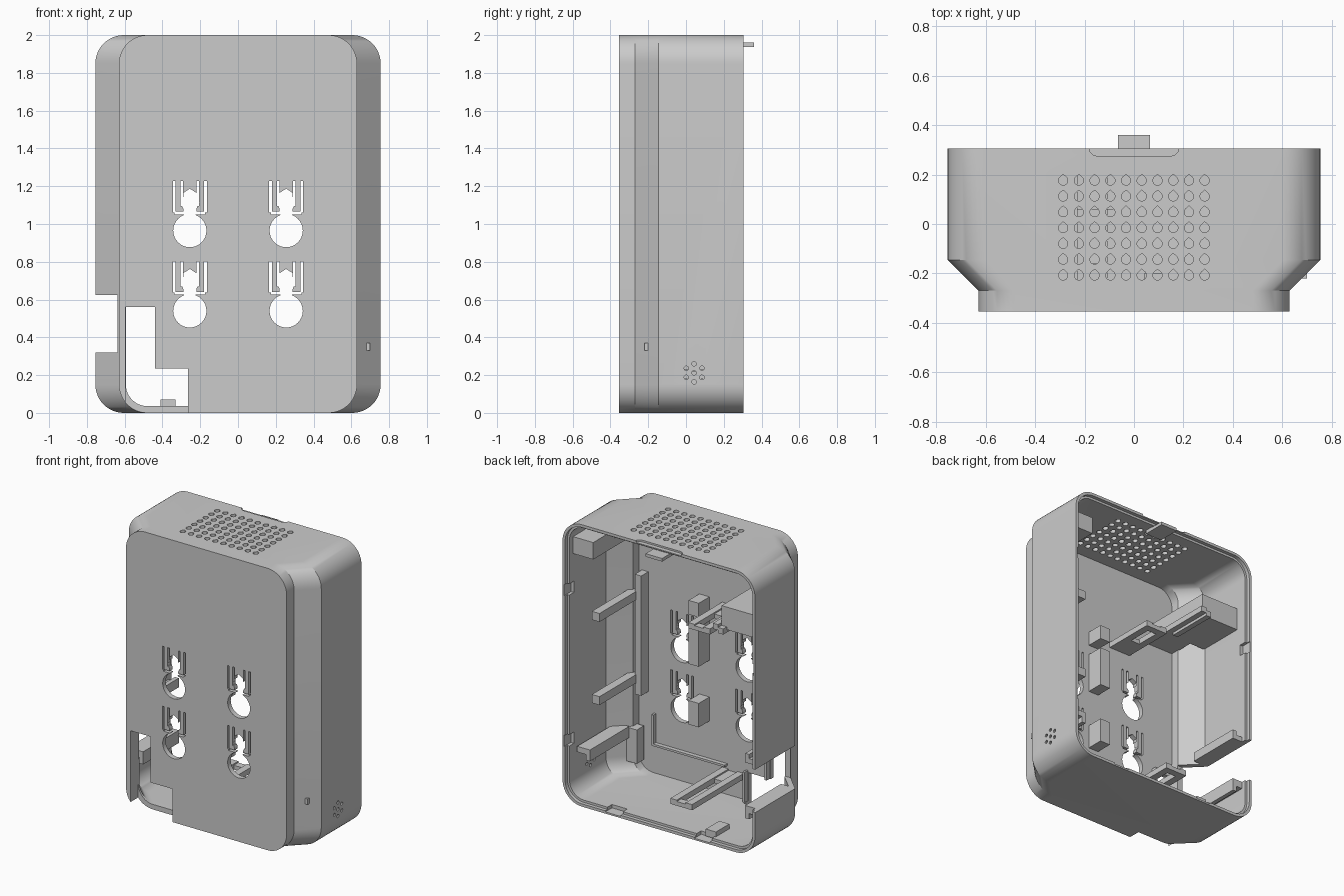
import bpy, bmesh
from math import sin, cos, pi

if "Cube" in bpy.data.objects:
    bpy.data.objects.remove(bpy.data.objects["Cube"], do_unlink=True)

plastic = bpy.data.materials.new("grey plastic")
plastic.use_nodes = True
GREY = (0.6, 0.6, 0.6, 1)
plastic.diffuse_color = GREY
plastic.node_tree.nodes["Principled BSDF"].inputs["Base Color"].default_value = GREY


def finish(name, bm):
    bmesh.ops.recalc_face_normals(bm, faces=bm.faces)
    mesh = bpy.data.meshes.new(name)
    bm.to_mesh(mesh)
    bm.free()
    mesh.materials.append(plastic)
    ob = bpy.data.objects.new(name, mesh)
    bpy.context.collection.objects.link(ob)
    return ob


def prism(bm, pts, axis, lo, hi):
    """Extrude a flat outline along one axis."""
    place = {"x": lambda a, b, d: (d, a, b),
             "y": lambda a, b, d: (a, d, b),
             "z": lambda a, b, d: (a, b, d)}[axis]
    rings = [[bm.verts.new(place(a, b, d)) for a, b in pts] for d in (lo, hi)]
    bridge(bm, *rings)
    for ring in rings:
        bm.faces.new(ring)


def bridge(bm, r0, r1):
    n = len(r0)
    for i in range(n):
        j = (i + 1) % n
        bm.faces.new((r0[i], r0[j], r1[j], r1[i]))


def box(bm, x0, x1, y0, y1, z0, z1):
    prism(bm, [(x0, y0), (x1, y0), (x1, y1), (x0, y1)], "z", z0, z1)


def boxes(name, *sizes):
    bm = bmesh.new()
    for s in sizes:
        box(bm, *s)
    return finish(name, bm)


def circle(cx, cy, r, n=16):
    return [(cx + r * cos(2 * pi * i / n), cy + r * sin(2 * pi * i / n)) for i in range(n)]


def rounded(half_x, half_z, r, n=12):
    pts = []
    for q, (sx, sz) in enumerate([(1, 1), (-1, 1), (-1, -1), (1, -1)]):
        for i in range(n + 1):
            a = (q + i / n) * pi / 2
            pts.append((sx * (half_x - r) + r * cos(a), 1 + sz * (half_z - r) + r * sin(a)))
    return pts


# Hollow case: outer sections from front to back, then inner ones back to front
WALL = 0.036
sections = [(-0.355, 0.63, 0), (-0.27, 0.63, 0), (-0.145, 0.755, 0), (0.305, 0.755, 0),
            (0.305, 0.755, 0.02), (0.28, 0.755, 0.02), (0.28, 0.755, WALL),
            (-0.13, 0.755, WALL), (-0.255, 0.63, WALL), (-0.32, 0.63, WALL)]
bm = bmesh.new()
rings = [[bm.verts.new((x, y, z)) for x, z in rounded(h - t, 1 - t, 0.15 - t)]
         for y, h, t in sections]
for a, b in zip(rings, rings[1:]):
    bridge(bm, a, b)
bm.faces.new(rings[0])
bm.faces.new(rings[-1])
case = finish("case_shell", bm)


def cut(bm):
    cutter = finish("cutter", bm)
    cutter.hide_render = True
    mod = case.modifiers.new("cut", "BOOLEAN")
    mod.operation = "DIFFERENCE"
    mod.solver = "EXACT"
    mod.object = cutter
    with bpy.context.temp_override(object=case, active_object=case, selected_objects=[case]):
        bpy.ops.object.modifier_apply(modifier=mod.name)
    bpy.data.objects.remove(cutter, do_unlink=True)


KEYHOLES = [(x, z) for x in (-0.255, 0.255) for z in (0.54, 0.965)]

# Keyhole circles, spring slots and the vent holes
bm = bmesh.new()
for x, z in KEYHOLES:
    prism(bm, circle(x, z, 0.088, 32), "y", -0.4, -0.3)
    for s in (-1, 1):
        for off, low in ((0.083, 0.097), (0.042, 0.13)):
            c = x + s * off
            box(bm, c - 0.007, c + 0.007, -0.4, -0.3, z + low, z + 0.262)
for i in range(10):
    for j in range(7):
        cx, cy = -0.287 + i * 0.0637, -0.208 + j * 0.064
        drop = [(cx + 0.019 * cos(a), cy + 0.019 * sin(a))
                for a in [pi * (0.75 + 1.5 * k / 9) for k in range(10)]]
        prism(bm, drop + [(cx, cy + 0.025)], "z", 1.9, 2.1)
for k in range(6):
    a = pi / 2 + k * pi / 3
    prism(bm, circle(0.043 + 0.048 * cos(a), 0.212 + 0.048 * sin(a), 0.012, 10), "x", 0.65, 0.9)
prism(bm, circle(0.043, 0.212, 0.012, 10), "x", 0.65, 0.9)
cut(bm)

# Keyhole necks, cable opening and side opening
bm = bmesh.new()
for x, z in KEYHOLES:
    half = [(0.03, 0.05), (0.03, 0.086), (0.08, 0.086), (0.08, 0.1), (0.034, 0.1),
            (0.034, 0.115), (0.05, 0.15), (0.034, 0.18), (0.034, 0.2), (0, 0.222)]
    outline = half + [(-a, b) for a, b in reversed(half[:-1])]
    prism(bm, [(x + a, z + b) for a, b in outline], "y", -0.41, -0.29)
prism(bm, [(-0.595, -0.1), (-0.265, -0.1), (-0.265, 0.235), (-0.44, 0.235),
           (-0.44, 0.56), (-0.595, 0.56)], "y", -0.45, -0.27)
box(bm, -0.9, -0.5, -0.262, 0.4, 0.32, 0.625)
cut(bm)

# Catch notches in the rim and the recess in the top edge
bm = bmesh.new()
for z in (0.43, 1.5):
    box(bm, 0.71, 0.742, 0.23, 0.32, z - 0.04, z + 0.04)
box(bm, -0.742, -0.71, 0.23, 0.32, 1.29, 1.37)
for x in (-0.34, 0.36):
    box(bm, x - 0.06, x + 0.06, 0.23, 0.32, 0.012, 0.045)
prism(bm, [(-0.18, 0.33), (-0.18, 0.295), (-0.165, 0.28), (-0.15, 0.275),
           (0.15, 0.275), (0.165, 0.28), (0.18, 0.295), (0.18, 0.33)], "z", 1.988, 2.1)
cut(bm)

bpy.ops.object.select_all(action="DESELECT")
case.select_set(True)
bpy.context.view_layer.objects.active = case
bpy.ops.object.shade_smooth_by_angle(angle=0.5)

# Snap tab at the top of the rim
boxes("top_latch", (-0.065, 0.065, 0.2, 0.36, 1.938, 1.96), (-0.065, 0.065, 0.2, 0.26, 1.95, 1.975))

# Bars and upright rail beside the left wall
boxes("left_rail", (0.52, 0.57, -0.33, -0.24, 0.6, 1.45))
for z in (0.71, 1.3):
    boxes("left_support_bar", (0.56, 0.62, -0.32, 0.17, z - 0.03, z + 0.03))
boxes("lower_left_hook", (0.6, 0.7, -0.22, 0.22, 0.33, 0.37), (0.6, 0.63, -0.22, 0.22, 0.29, 0.35),
      (0.54, 0.62, -0.3, -0.22, 0.12, 0.36))
boxes("upper_left_bracket", (0.56, 0.73, 0.0, 0.24, 1.74, 1.86), (0.56, 0.6, -0.33, 0.02, 1.74, 1.8),
      (0.64, 0.68, -0.2, 0.02, 1.74, 1.8))

# Shelf and guide in the upper right corner
boxes("upper_right_shelf", (-0.6, -0.42, -0.33, 0.2, 1.5, 1.66), (-0.73, -0.6, -0.14, 0.2, 1.5, 1.66))
boxes("upper_right_guide", (-0.42, -0.38, -0.33, 0.24, 1.5, 1.54), (-0.46, -0.42, -0.1, 0.24, 1.48, 1.52))

# Slotted board guides on the front plate
for name, z, depth in (("upper_board_guide", 1.37, 0.06), ("lower_board_guide", 0.2, 0.26)):
    boxes(name, (-0.23, -0.18, -0.33, depth, z - 0.02, z + 0.02),
          (-0.11, -0.06, -0.33, depth, z - 0.02, z + 0.02),
          (-0.18, -0.11, -0.33, -0.16, z - 0.02, z + 0.01),
          (-0.18, -0.11, depth - 0.05, depth, z - 0.02, z + 0.01))

# Spacer blocks between the keyholes
for low, high in ((0.52, 0.69), (0.95, 1.23), (1.3, 1.4)):
    boxes("spacer_block", (0.04, 0.12, -0.33, -0.2, low, high))

# Ledges above and below the side opening
boxes("side_opening_ledges", (-0.73, -0.64, -0.15, 0.25, 0.625, 0.66), (-0.67, -0.64, -0.15, 0.25, 0.65, 0.69),
      (-0.73, -0.64, -0.15, 0.25, 0.27, 0.32), (-0.67, -0.64, -0.15, 0.25, 0.23, 0.28))

# Thin ribs on the plate and the small floor tab
boxes("plate_ribs", (0.46, 0.475, -0.33, -0.29, 0.25, 0.46), (-0.1, 0.475, -0.33, -0.29, 0.24, 0.255),
      (-0.262, -0.247, -0.33, -0.28, 0.03, 0.25), (-0.437, -0.422, -0.33, -0.28, 0.24, 0.56))
boxes("floor_tab", (-0.41, -0.33, 0.1, 0.25, 0.02, 0.07))
